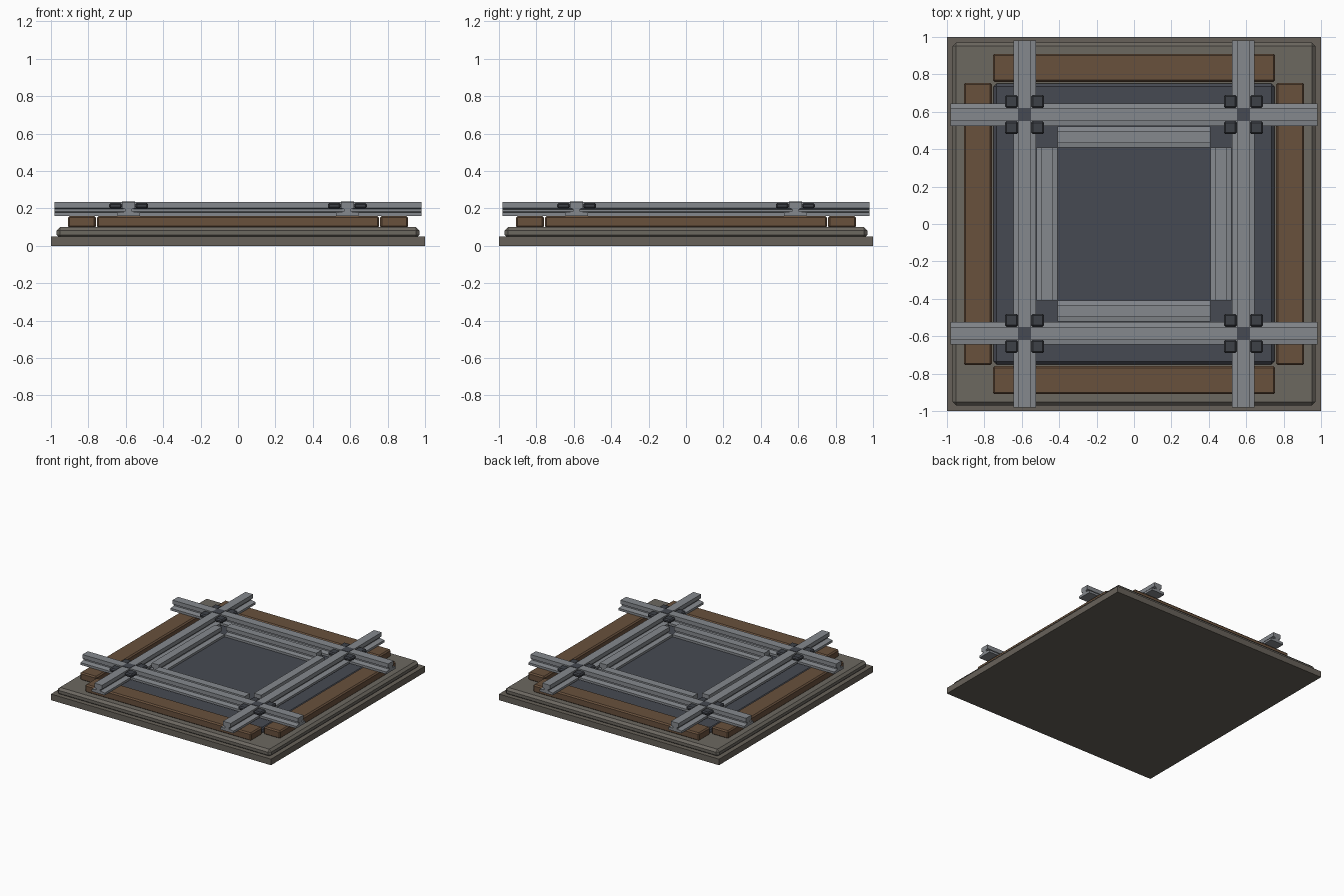
import bpy
import bmesh
from mathutils import Matrix
from math import pi

old = bpy.data.objects.get("Cube")
if old:
    bpy.data.objects.remove(old, do_unlink=True)


def material(name, rgb):
    m = bpy.data.materials.new(name)
    m.use_nodes = True
    m.diffuse_color = (*rgb, 1)
    m.node_tree.nodes["Principled BSDF"].inputs["Base Color"].default_value = (*rgb, 1)
    return m


SLAB = material("dark gravel", (0.135, 0.12, 0.1))
BED = material("gravel", (0.15, 0.138, 0.118))
WOOD = material("brown wood", (0.14, 0.082, 0.046))
STEEL = material("rail steel", (0.235, 0.25, 0.27))
DECK = material("slate metal", (0.062, 0.068, 0.085))
IRON = material("dark iron", (0.048, 0.053, 0.064))


def finish(bm, name, mat):
    bmesh.ops.recalc_face_normals(bm, faces=bm.faces)
    mesh = bpy.data.meshes.new(name)
    bm.to_mesh(mesh)
    bm.free()
    mesh.materials.append(mat)
    ob = bpy.data.objects.new(name, mesh)
    bpy.context.collection.objects.link(ob)
    return ob


def box(name, mat, center, size, z0, z1, bevel=0):
    """Upright box with an optional chamfer on every edge."""
    bm = bmesh.new()
    bmesh.ops.create_cube(bm, size=1)
    bmesh.ops.scale(bm, verts=bm.verts, vec=(size[0], size[1], z1 - z0))
    bmesh.ops.translate(bm, verts=bm.verts, vec=(center[0], center[1], (z0 + z1) / 2))
    if bevel:
        bmesh.ops.bevel(bm, geom=bm.edges[:], offset=bevel, segments=1, affect='EDGES')
    return finish(bm, name, mat)


# Half of the rail section: foot, web and head
HALF = [(0.06, 0), (0.06, 0.018), (0.018, 0.024), (0.018, 0.036), (0.035, 0.042), (0.035, 0.075)]
SECTION = HALF + [(-y, z) for y, z in reversed(HALF)]


def rail(name, offset, half_length, z0, turn, width=1):
    """Rail section extruded along x, shifted sideways, then turned about z."""
    bm = bmesh.new()
    verts = [bm.verts.new((-half_length, y * width + offset, z + z0)) for y, z in SECTION]
    face = bm.faces.new(verts)
    ext = bmesh.ops.extrude_face_region(bm, geom=[face])
    moved = [v for v in ext["geom"] if isinstance(v, bmesh.types.BMVert)]
    bmesh.ops.translate(bm, verts=moved, vec=(2 * half_length, 0, 0))
    bmesh.ops.rotate(bm, verts=bm.verts, cent=(0, 0, 0), matrix=Matrix.Rotation(turn, 3, 'Z'))
    return finish(bm, name, STEEL)


# Ground slab, gravel bed and metal deck
box("ground_slab", SLAB, (0, 0), (2, 2), 0, 0.05)
box("gravel_bed", BED, (0, 0), (1.94, 1.94), 0.04, 0.1, 0.018)
box("metal_deck", DECK, (0, 0), (1.5, 1.5), 0.09, 0.14, 0.015)

# Wooden border beams
for s, fb, lr in ((-1, "front", "right"), (1, "back", "left")):
    box(fb + "_beam", WOOD, (0, s * 0.835), (1.51, 0.15), 0.095, 0.16, 0.01)
    box(lr + "_beam", WOOD, (s * 0.835, 0), (0.15, 1.51), 0.095, 0.16, 0.01)

# Crossing rails and the shorter guard rails inside them
GAUGE = 0.585
for s, fb, lr in ((-1, "front", "right"), (1, "back", "left")):
    rail(fb + "_rail", s * GAUGE, 0.98, 0.16, 0)
    rail(lr + "_rail", -s * GAUGE, 0.98, 0.159, pi / 2)
    rail(fb + "_guard_rail", s * 0.465, 0.41, 0.14, 0, 0.92)
    rail(lr + "_guard_rail", -s * 0.465, 0.41, 0.14, pi / 2, 0.92)

# Dark cap and four clamp blocks at every crossing
for sx, lr in ((-1, "right"), (1, "left")):
    for sy, fb in ((-1, "front"), (1, "back")):
        x, y = sx * GAUGE, sy * GAUGE
        box(f"{fb}_{lr}_crossing_cap", DECK, (x, y), (0.07, 0.07), 0.23, 0.237)
        for dx in (-1, 1):
            for dy in (-1, 1):
                box(f"{fb}_{lr}_clamp_block", IRON, (x + dx * 0.07, y + dy * 0.07),
                    (0.07, 0.07), 0.199, 0.229, 0.009)
